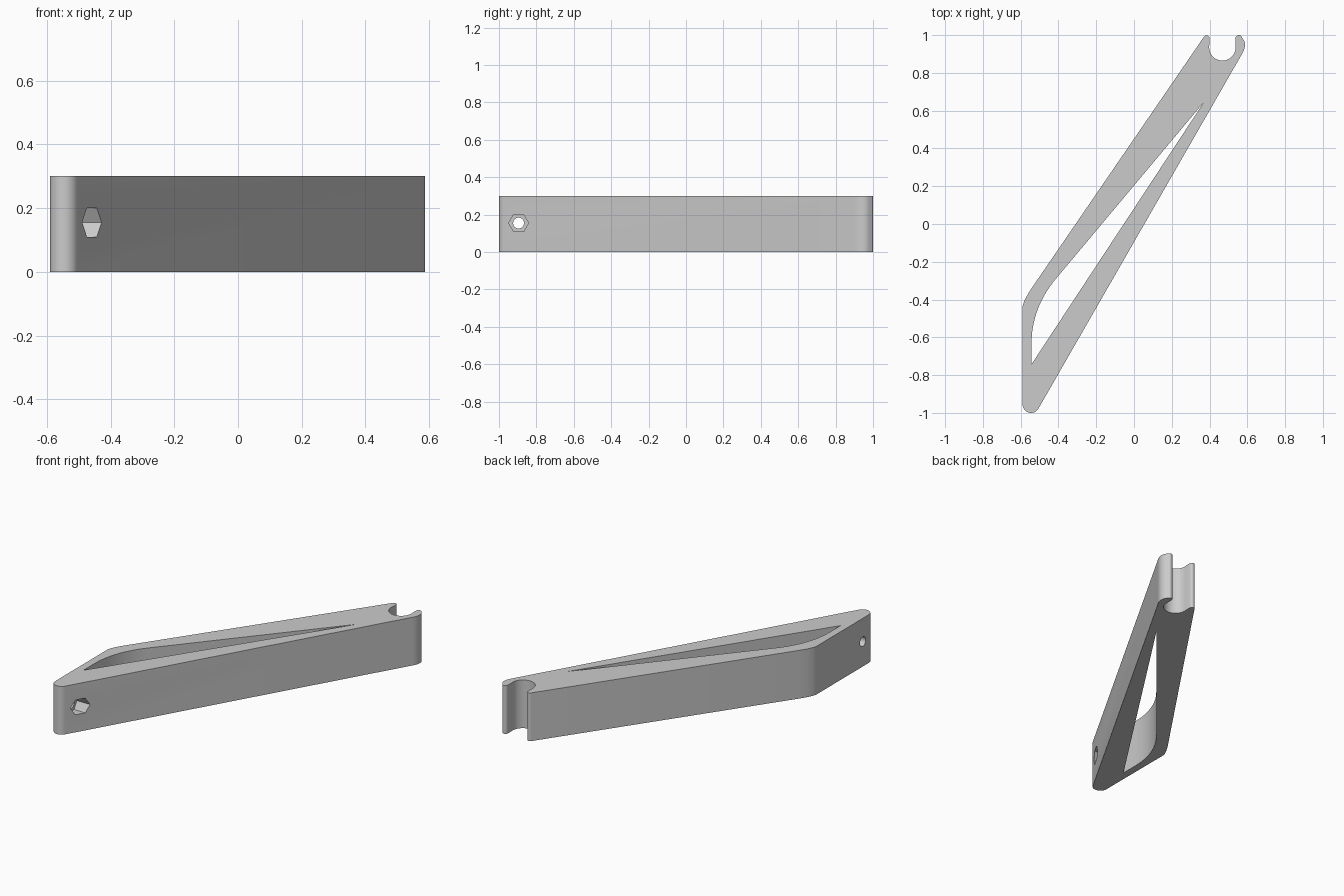
import bpy, bmesh
from math import radians, cos, sin, pi
from mathutils import Vector, Matrix

cube = bpy.data.objects.get("Cube")
if cube:
    bpy.data.objects.remove(cube, do_unlink=True)

HEIGHT = 0.3
HOLE_Y, HOLE_Z = -0.895, 0.155

grey = bpy.data.materials.new("light_grey")
grey.use_nodes = True
grey.diffuse_color = (0.6, 0.6, 0.6, 1)
grey.node_tree.nodes["Principled BSDF"].inputs["Base Color"].default_value = (0.6, 0.6, 0.6, 1)


def arc(cx, cy, r, start, end, n=16):
    """Points on a circular arc, angles in degrees."""
    angles = [radians(start + (end - start) * i / n) for i in range(n + 1)]
    return [(cx + r * cos(a), cy + r * sin(a)) for a in angles]


def bend(a, b, c, n=16):
    """Smooth bend from a to c, pulled towards corner b."""
    a, b, c = Vector(a), Vector(b), Vector(c)
    ts = [i / n for i in range(n + 1)]
    return [tuple(a * (1 - t) ** 2 + b * 2 * t * (1 - t) + c * t * t) for t in ts]


def make_object(name, bm):
    bmesh.ops.recalc_face_normals(bm, faces=bm.faces)
    mesh = bpy.data.meshes.new(name)
    bm.to_mesh(mesh)
    bm.free()
    mesh.materials.append(grey)
    obj = bpy.data.objects.new(name, mesh)
    bpy.context.collection.objects.link(obj)
    return obj


def prism(name, outline, z0, z1):
    bm = bmesh.new()
    face = bm.faces.new([bm.verts.new((x, y, z0)) for x, y in outline])
    top = bmesh.ops.extrude_face_region(bm, geom=[face])["geom"]
    verts = [v for v in top if isinstance(v, bmesh.types.BMVert)]
    bmesh.ops.translate(bm, verts=verts, vec=(0, 0, z1 - z0))
    return make_object(name, bm)


def bore(name, sides, radius, x0, x1, turn=0):
    """Straight cutter along x at the bolt position."""
    bm = bmesh.new()
    place = (Matrix.Translation(((x0 + x1) / 2, HOLE_Y, HOLE_Z))
             @ Matrix.Rotation(pi / 2, 4, 'Y') @ Matrix.Rotation(turn, 4, 'Z'))
    bmesh.ops.create_cone(bm, cap_ends=True, segments=sides, radius1=radius,
                          radius2=radius, depth=x1 - x0, matrix=place)
    return make_object(name, bm)


# Outer outline: rounded foot, slanted underside, open hook, long back, bent shoulder
outline = (
    arc(-0.545, -0.955, 0.045, 180, 330)
    + bend((0.566, 0.89), (0.605, 0.95), (0.573, 0.985))
    + arc(0.555, 0.982, 0.018, 40, 180, 8)
    + arc(0.468, 0.935, 0.07, 0, -180, 24)
    + arc(0.384, 0.983, 0.016, 0, 145, 8)
    + bend((-0.525, -0.315), (-0.588, -0.405), (-0.59, -0.44))
)
bracket = prism("bracket_arm", outline, 0, HEIGHT)

# Long tapering opening through the arm
opening = ([(0.37, 0.645), (-0.543, -0.743)]
           + bend((-0.543, -0.64), (-0.543, -0.446), (-0.415, -0.292)))

# Cutters: opening, nut recess and bolt hole
cutters = [
    prism("opening_cutter", opening, -0.1, HEIGHT + 0.1),
    bore("nut_cutter", 6, 0.053, -0.52, -0.3),
    bore("bolt_cutter", 32, 0.029, -0.7, -0.3),
]
bpy.context.view_layer.objects.active = bracket
for cutter in cutters:
    cut = bracket.modifiers.new(cutter.name, 'BOOLEAN')
    cut.operation = 'DIFFERENCE'
    cut.solver = 'EXACT'
    cut.object = cutter
    bpy.ops.object.modifier_apply(modifier=cut.name)
    bpy.data.objects.remove(cutter, do_unlink=True)

# Smooth the rounded walls, keep the edges crisp
bpy.ops.object.select_all(action='DESELECT')
bracket.select_set(True)
bpy.ops.object.shade_smooth_by_angle(angle=radians(30))
